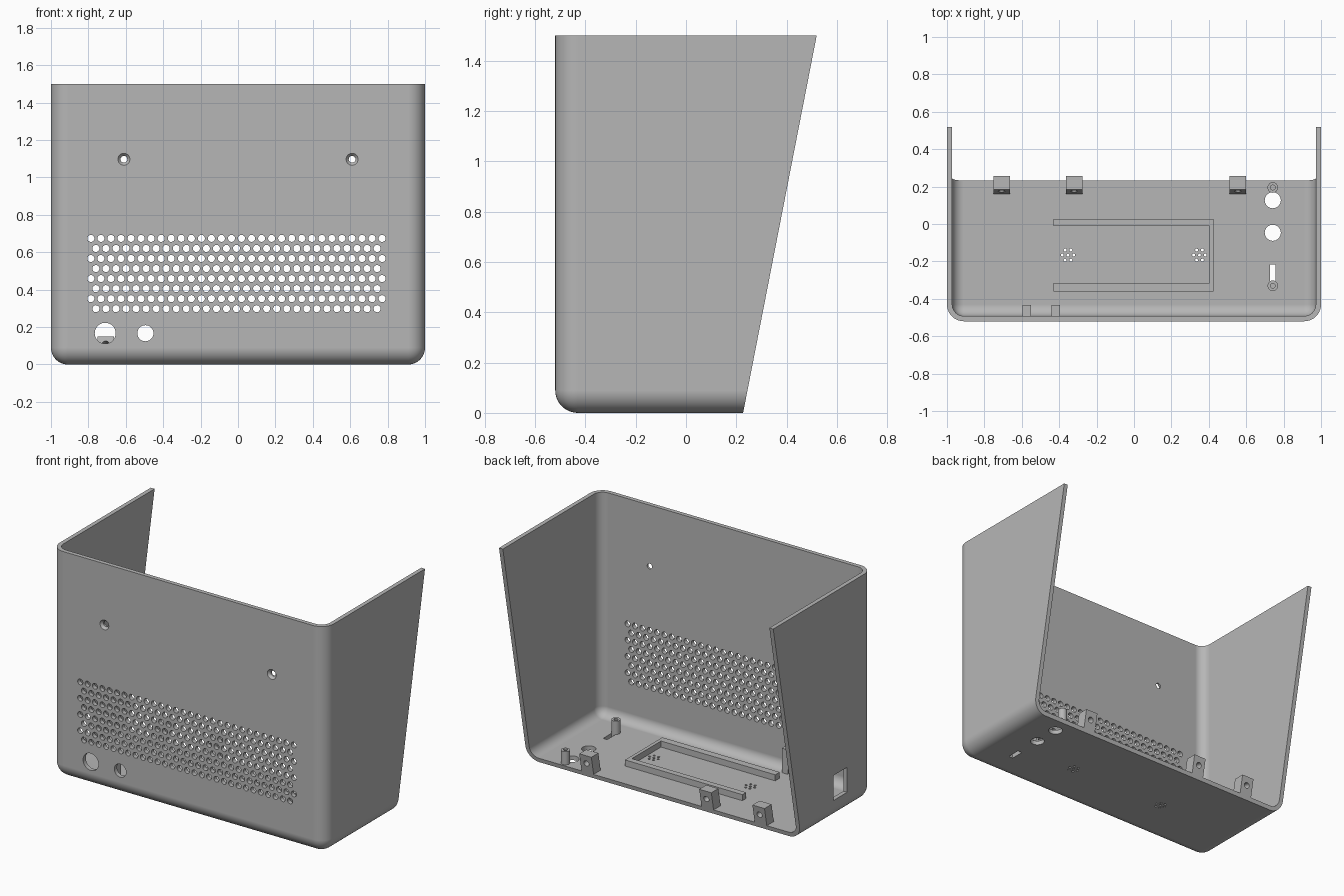
import bpy, bmesh, math
from mathutils import Matrix, Vector

cube = bpy.data.objects.get("Cube")
if cube:
    bpy.data.objects.remove(cube, do_unlink=True)

T = 0.028                      # wall thickness
FRONT, BACK, TOP = -0.52, 0.227, 1.5
SLOPE = 0.195                  # lean of the open back

grey = bpy.data.materials.new("plain grey")
grey.use_nodes = True
grey.diffuse_color = (0.47, 0.47, 0.47, 1)
grey.node_tree.nodes["Principled BSDF"].inputs["Base Color"].default_value = grey.diffuse_color


def back_y(z):
    return BACK + SLOPE * z


def make(name, bm):
    bmesh.ops.recalc_face_normals(bm, faces=bm.faces)
    mesh = bpy.data.meshes.new(name)
    bm.to_mesh(mesh)
    bm.free()
    mesh.materials.append(grey)
    ob = bpy.data.objects.new(name, mesh)
    bpy.context.collection.objects.link(ob)
    return ob


def add_box(bm, x, y, z):
    mid = Vector([(a + b) / 2 for a, b in (x, y, z)])
    size = [b - a for a, b in (x, y, z)]
    bmesh.ops.create_cube(bm, size=1, matrix=Matrix.Translation(mid) @ Matrix.Diagonal((*size, 1)))


def add_cyl(bm, start, end, r, r_end=None, sides=24):
    start, end = Vector(start), Vector(end)
    d = end - start
    rot = d.to_track_quat('Z', 'Y').to_matrix().to_4x4()
    bmesh.ops.create_cone(bm, cap_ends=True, segments=sides, radius1=r,
                          radius2=r if r_end is None else r_end, depth=d.length,
                          matrix=Matrix.Translation((start + end) / 2) @ rot)


def cut(ob, *cutters):
    """Subtract the cutters and bake the result into the mesh."""
    for c in cutters:
        mod = ob.modifiers.new("cut", 'BOOLEAN')
        mod.operation, mod.solver, mod.object = 'DIFFERENCE', 'EXACT', c
    dg = bpy.context.evaluated_depsgraph_get()
    mesh = bpy.data.meshes.new_from_object(ob.evaluated_get(dg))
    ob.modifiers.clear()
    ob.data = mesh
    for c in cutters:
        bpy.data.objects.remove(c, do_unlink=True)


def smooth(ob):
    bpy.ops.object.select_all(action='DESELECT')
    ob.select_set(True)
    bpy.context.view_layer.objects.active = ob
    bpy.ops.object.shade_smooth_by_angle(angle=math.radians(30))
    mod = ob.modifiers.new("weighted normals", 'WEIGHTED_NORMAL')
    mod.keep_sharp = True


def rounded_box(half, y0, y1, z0, z1, radius):
    """Box with rounded front, side and bottom edges; top and back stay square."""
    bm = bmesh.new()
    add_box(bm, (-half, half), (y0, y1), (z0, z1))
    edges = []
    for e in bm.edges:
        m = (e.verts[0].co + e.verts[1].co) / 2
        if (abs(m.x) > half - 0.01) + (m.y < y0 + 0.01) + (m.z < z0 + 0.01) == 2:
            edges.append(e)
    bmesh.ops.bevel(bm, geom=edges, offset=radius, offset_type='OFFSET', segments=10,
                    profile=0.5, affect='EDGES')
    return bm


# Housing shell, trimmed by the leaning back plane
bm = rounded_box(1, FRONT, 0.8, 0, TOP, 0.09)
res = bmesh.ops.bisect_plane(bm, geom=bm.verts[:] + bm.edges[:] + bm.faces[:],
                             plane_co=(0, BACK, 0), plane_no=(0, 1, -SLOPE), clear_outer=True)
bmesh.ops.contextual_create(bm, geom=[e for e in res["geom_cut"] if isinstance(e, bmesh.types.BMEdge)])
housing = make("housing", bm)
cavity = make("cavity_cutter", rounded_box(1 - T, FRONT + T, 1, T, TOP + 0.2, 0.09 - T))

# Openings: front grille, front ports, floor holes, side window
holes = bmesh.new()


def front_hole(x, z, r, sides=24):
    add_cyl(holes, (x, FRONT - 0.05, z), (x, FRONT + 0.05, z), r, sides=sides)


def floor_hole(x, y, r, sides=24):
    add_cyl(holes, (x, y, -0.05), (x, y, 0.05), r, sides=sides)


PITCH = 0.0537
for row in range(8):
    count = 29 + row % 2
    for i in range(count):
        front_hole(-0.008 + (i - (count - 1) / 2) * PITCH, 0.298 + row * PITCH, 0.019, 14)
front_hole(-0.71, 0.167, 0.056, 32)
front_hole(-0.495, 0.167, 0.043, 32)
for x in (-0.61, 0.61):
    front_hole(x, 1.097, 0.018)
for y in (0.127, -0.047):
    floor_hole(0.742, y, 0.043, 32)
for x in (-0.353, 0.35):
    floor_hole(x, -0.166, 0.008, 10)
    for k in range(6):
        a = k * math.pi / 3
        floor_hole(x + 0.031 * math.cos(a), -0.166 + 0.031 * math.sin(a), 0.008, 10)
add_box(holes, (0.727, 0.757), (-0.305, -0.217), (-0.05, 0.05))
add_box(holes, (-1.05, -0.95), (-0.25, -0.11), (0.13, 0.295))

# Countersinks for the two front screws
sinks = bmesh.new()
for x in (-0.61, 0.61):
    add_cyl(sinks, (x, FRONT - 0.002, 1.097), (x, FRONT + 0.017, 1.097), 0.034, 0.017)

cut(housing, cavity, make("hole_cutter", holes), make("countersink_cutter", sinks))
smooth(housing)

# Leaning screw tabs along the back edge of the floor
for n, x in enumerate((-0.708, -0.32, 0.555)):
    bm = bmesh.new()
    add_box(bm, (x - 0.044, x + 0.044), (0, 1), (T - 0.002, 0.15))
    for v in bm.verts:
        v.co.y = back_y(v.co.z) - (0 if v.co.y > 0.5 else 0.073)
    tab = make(f"screw_tab_{n + 1}", bm)
    drill = bmesh.new()
    mid, axis = Vector((x, back_y(0.1) - 0.036, 0.1)), Vector((0, 0.1, -0.1 * SLOPE))
    add_cyl(drill, mid - axis, mid + axis, 0.019)
    cut(tab, make("tab_drill", drill))
    smooth(tab)

# Hollow posts beside the floor holes
for name, y in (("back_post", 0.195), ("front_post", -0.33)):
    bm, drill = bmesh.new(), bmesh.new()
    add_cyl(bm, (0.742, y, T - 0.002), (0.742, y, 0.115), 0.028)
    add_cyl(drill, (0.742, y, T + 0.005), (0.742, y, 0.2), 0.013)
    post = make(name, bm)
    cut(post, make("post_drill", drill))
    smooth(post)

# Three-sided tray frame on the floor
bm = bmesh.new()
for y in ((-0.012, 0.027), (-0.362, -0.315)):
    add_box(bm, (-0.43, 0.403), y, (T - 0.002, 0.068))
add_box(bm, (0.403, 0.426), (-0.362, 0.027), (T - 0.002, 0.068))
make("tray_frame", bm)

# Ribs either side of the small front port
bm = bmesh.new()
for x in (-0.573, -0.418):
    add_box(bm, (x - 0.022, x + 0.022), (FRONT + T - 0.002, -0.433), (T - 0.002, 0.19))
make("port_ribs", bm)
